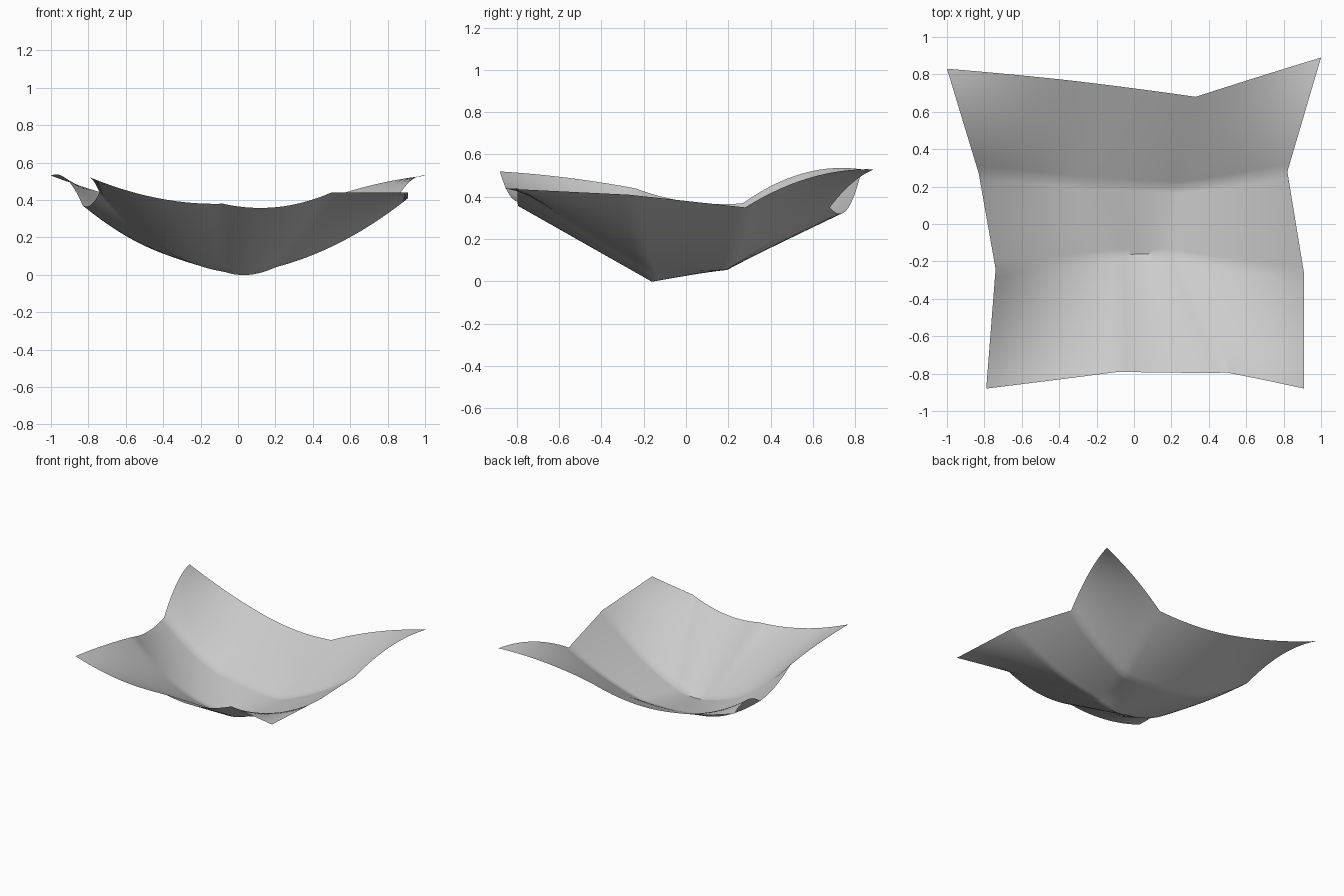
import bpy
import bmesh
from math import radians
from mathutils import Vector

STEPS = 14  # divisions along each patch side

cube = bpy.data.objects.get("Cube")
if cube:
    bpy.data.objects.remove(cube, do_unlink=True)

# Cross curves of the sheet: three arcs each, as start, middle and end points
front_edge = [(-.79, -.88, .52), (-.43, -.835, .41), (-.08, -.79, .38), (.21, -.795, .362),
              (.5, -.795, .44), (.7, -.835, .44), (.91, -.88, .44)]
front_crease = [(-.74, -.24, .44), (-.42, -.2, .15), (-.07, -.165, .015), (.06, -.16, 0),
                (.2, -.16, .04), (.56, -.22, .18), (.91, -.27, .41)]
back_crease = [(-.83, .27, .37), (-.53, .245, .17), (-.27, .215, .09), (0, .2, .06),
               (.25, .19, .055), (.55, .235, .18), (.82, .28, .35)]
back_edge = [(-1, .83, .53), (-.66, .8, .42), (-.32, .765, .345), (0, .725, .32),
             (.33, .68, .35), (.66, .785, .465), (1, .89, .53)]
curves = [front_edge, front_crease, back_crease, back_edge]

# Rise of each strip halfway between its two curves
bulges = [(.01, 0, 0, 0, 0, .01, 0),
          (-.03, -.01, 0, 0, 0, 0, 0),
          (.06, .02, 0, 0, 0, .02, .05)]


def arc(start, middle, end, t):
    """Parabola through three points."""
    return (start * (1 - t) * (1 - 2 * t) + middle * 4 * t * (1 - t)
            + end * t * (2 * t - 1))


def along(points, index):
    """Point on a chain of three arcs."""
    patch = min(index // STEPS, 2)
    t = index / STEPS - patch
    a, b, c = (Vector(p) for p in points[2 * patch:2 * patch + 3])
    return arc(a, b, c, t)


def middle_curve(first, second, bulge):
    """Curve halfway between two others, lifted by the bulge."""
    return [(Vector(p) + Vector(q)) / 2 + Vector((0, 0, lift))
            for p, q, lift in zip(first, second, bulge)]


# Full set of curves from front to back, with the strip middles between
chain = [front_edge]
for strip, bulge in enumerate(bulges):
    chain += [middle_curve(curves[strip], curves[strip + 1], bulge), curves[strip + 1]]

# Curved sheet
bm = bmesh.new()
count = 3 * STEPS + 1
grid = []
for column in range(count):
    profile = [along(curve, column) for curve in chain]
    grid.append([bm.verts.new(along(profile, row)) for row in range(count)])
for left, right in zip(grid, grid[1:]):
    for row in range(count - 1):
        bm.faces.new((left[row], right[row], right[row + 1], left[row + 1]))

mesh = bpy.data.meshes.new("curved_sheet")
bm.to_mesh(mesh)
bm.free()
sheet = bpy.data.objects.new("curved_sheet", mesh)
bpy.context.collection.objects.link(sheet)

# Plain grey finish
grey = bpy.data.materials.new("light_grey")
grey.use_nodes = True
colour = (.6, .6, .6, 1)
grey.diffuse_color = colour
grey.node_tree.nodes["Principled BSDF"].inputs["Base Color"].default_value = colour
mesh.materials.append(grey)

# Soft shading with only the hardest fold kept sharp
bpy.ops.object.select_all(action="DESELECT")
sheet.select_set(True)
bpy.context.view_layer.objects.active = sheet
bpy.ops.object.shade_smooth_by_angle(angle=radians(36))
